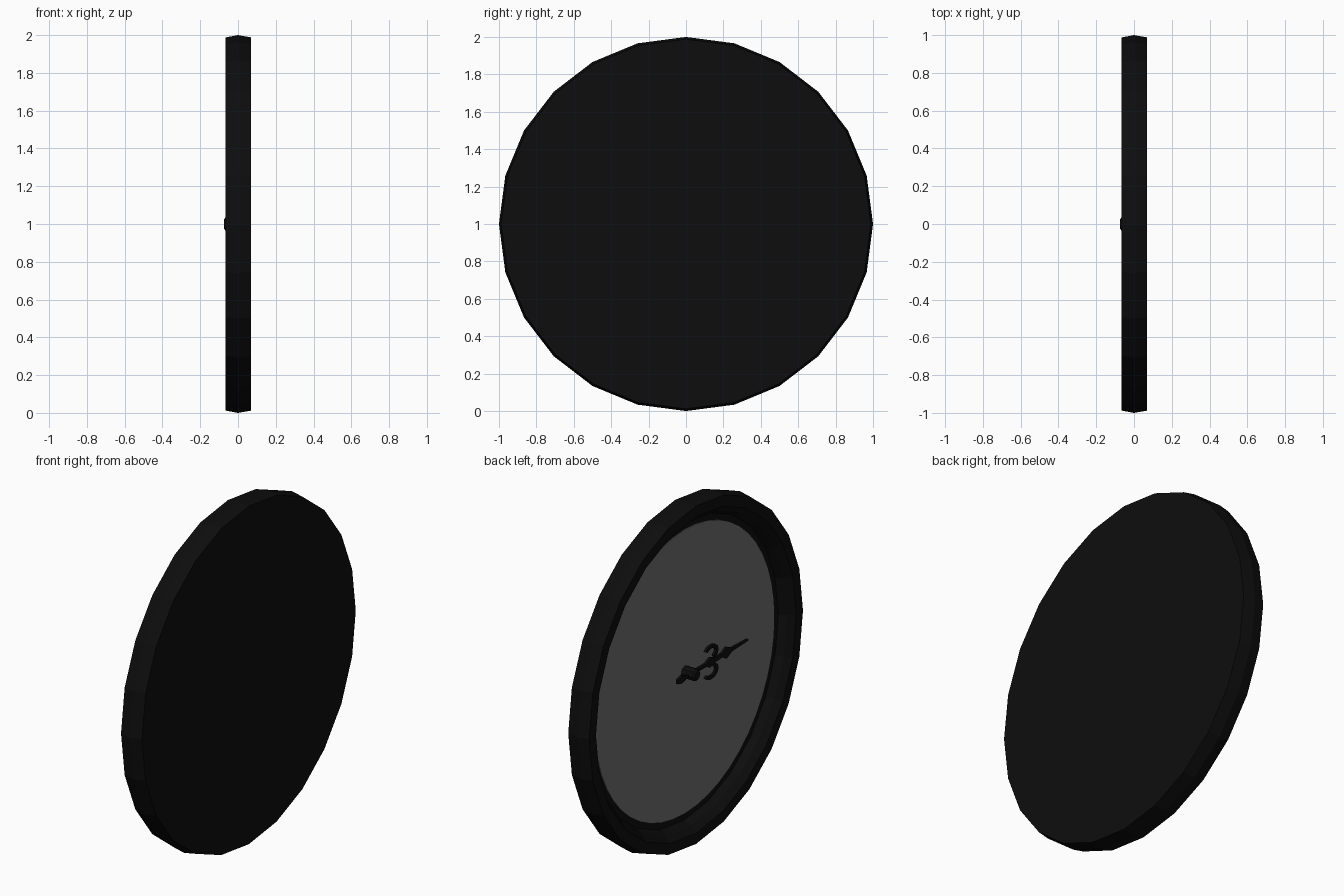
import bpy, bmesh, math

if "Cube" in bpy.data.objects:
    bpy.data.objects.remove(bpy.data.objects["Cube"])

def mat(name, v):
    m = bpy.data.materials.new(name)
    m.diffuse_color = (v, v, v, 1)
    m.use_nodes = True
    m.node_tree.nodes["Principled BSDF"].inputs["Base Color"].default_value = m.diffuse_color
    return m

BLACK = mat("black", 0.004)
GREY = mat("dial_grey", 0.16)

def finish(name, bm, m):
    bmesh.ops.recalc_face_normals(bm, faces=bm.faces[:])
    me = bpy.data.meshes.new(name)
    bm.to_mesh(me)
    bm.free()
    me.materials.append(m)
    ob = bpy.data.objects.new(name, me)
    bpy.context.collection.objects.link(ob)
    return ob

def lathe(name, profile, m, n=24):
    """Turn (x, radius) points about the x axis through z = 1."""
    bm = bmesh.new()
    rings = [[bm.verts.new((x, r * math.cos(2 * math.pi * i / n), 1 + r * math.sin(2 * math.pi * i / n)))
              for i in range(n)] for x, r in profile]
    for a, b in zip(rings, rings[1:]):
        for i in range(n):
            j = (i + 1) % n
            bm.faces.new((a[i], a[j], b[j], b[i]))
    bm.faces.new(rings[0])
    bm.faces.new(rings[-1])
    return finish(name, bm, m)

def plate(name, pts, x0, x1, m):
    """Flat outline in (along hand, across hand), extruded in x."""
    bm = bmesh.new()
    f = bm.faces.new([bm.verts.new((x0, -u, 1 + v)) for u, v in pts])
    g = bmesh.ops.extrude_face_region(bm, geom=[f])
    for e in g["geom"]:
        if isinstance(e, bmesh.types.BMVert):
            e.co.x = x1
    return finish(name, bm, m)

# case: back, bevelled rim, front lip and sloping recess
lathe("clock_case", [(0.07, 0.988), (0.0, 1.0), (-0.065, 0.988), (-0.065, 0.925),
                     (-0.03, 0.89), (0.012, 0.87)], BLACK)
# dial
lathe("dial", [(0.012, 0.83), (0.007, 0.83)], GREY, 48)
# hub
lathe("hand_hub", [(0.007, 0.035), (-0.066, 0.035), (-0.075, 0.025)], BLACK, 8)

# ornate hand: mirrored outline of tail, shaft, spade and tip
half = [(-0.13, 0.012), (-0.09, 0.022), (-0.05, 0.009), (0.13, 0.01), (0.17, 0.028), (0.21, 0.014),
        (0.28, 0.012), (0.32, 0.034), (0.37, 0.01), (0.52, 0.004)]
plate("hour_hand", half + [(u, -v) for u, v in reversed(half)], -0.025, -0.04, BLACK)
# curled scrolls either side of the shaft
for s in (1, -1):
    path = [(0.15 + 0.065 * math.cos(a), 0.055 + 0.045 * math.sin(a))
            for a in [math.radians(d) for d in range(-60, 151, 30)]]
    inner = [(0.15 + 0.042 * math.cos(a), 0.055 + 0.025 * math.sin(a))
             for a in [math.radians(d) for d in range(150, -61, -30)]]
    plate("hand_scroll", [(u + 0.03, s * v) for u, v in path + inner], -0.025, -0.04, BLACK)
